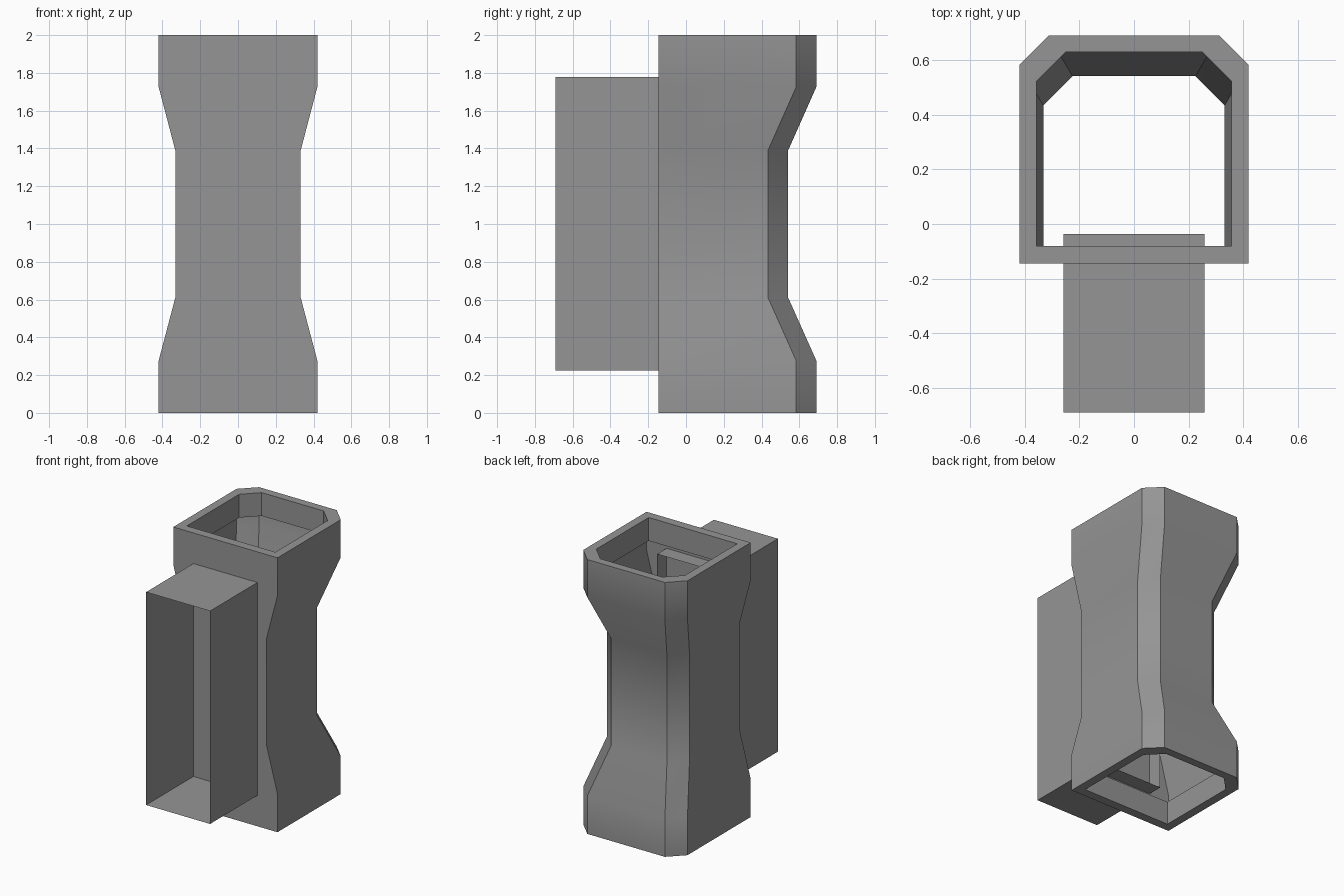
import bpy, bmesh, math

if "Cube" in bpy.data.objects:
    bpy.data.objects.remove(bpy.data.objects["Cube"])

# Dark grey finish shared by both parts
grey = bpy.data.materials.new("dark_grey")
grey.diffuse_color = (0.3, 0.3, 0.3, 1)
grey.use_nodes = True
grey.node_tree.nodes["Principled BSDF"].inputs["Base Color"].default_value = grey.diffuse_color


def section(w, front, back, c, z):
    # Rectangle with two chamfered back corners, counter-clockwise from above
    return [(-w, front, z), (w, front, z), (w, back - c, z),
            (w - c, back, z), (-w + c, back, z), (-w, back - c, z)]


def rect(x, z0, z1, y):
    # Upright rectangle facing the front
    return [(x, y, z0), (-x, y, z0), (-x, y, z1), (x, y, z1)]


def loft(name, rings):
    # Open sheet joining successive closed rings
    bm = bmesh.new()
    loops = [[bm.verts.new(p) for p in r] for r in rings]
    for a, b in zip(loops, loops[1:]):
        n = len(a)
        for i in range(n):
            j = (i + 1) % n
            bm.faces.new((a[i], a[j], b[j], b[i]))
    mesh = bpy.data.meshes.new(name)
    bm.to_mesh(mesh)
    bm.free()
    mesh.materials.append(grey)
    obj = bpy.data.objects.new(name, mesh)
    bpy.context.collection.objects.link(obj)
    return obj


# Waisted body with a flat rim and a short inner lip at both ends
FRONT, CHAMFER, LIP = -0.145, 0.107, 0.17
wide = (0.42, FRONT, 0.69, CHAMFER)
waist = (0.332, FRONT, 0.541, CHAMFER)
inner = (0.357, -0.08, 0.63, CHAMFER)
levels = [(inner, LIP), (inner, 0), (wide, 0), (wide, 0.277), (waist, 0.61),
          (waist, 1.39), (wide, 1.725), (wide, 2), (inner, 2), (inner, 2 - LIP)]
body = loft("body_shell", [section(*s, z) for s, z in levels])

bpy.ops.object.select_all(action='DESELECT')
body.select_set(True)
bpy.context.view_layer.objects.active = body
bpy.ops.object.shade_smooth_by_angle(angle=math.radians(30))

# Rectangular sleeve, open at both ends, passing through the front wall
loft("front_sleeve", [rect(0.258, 0.225, 1.777, y) for y in (-0.69, -0.036)])
